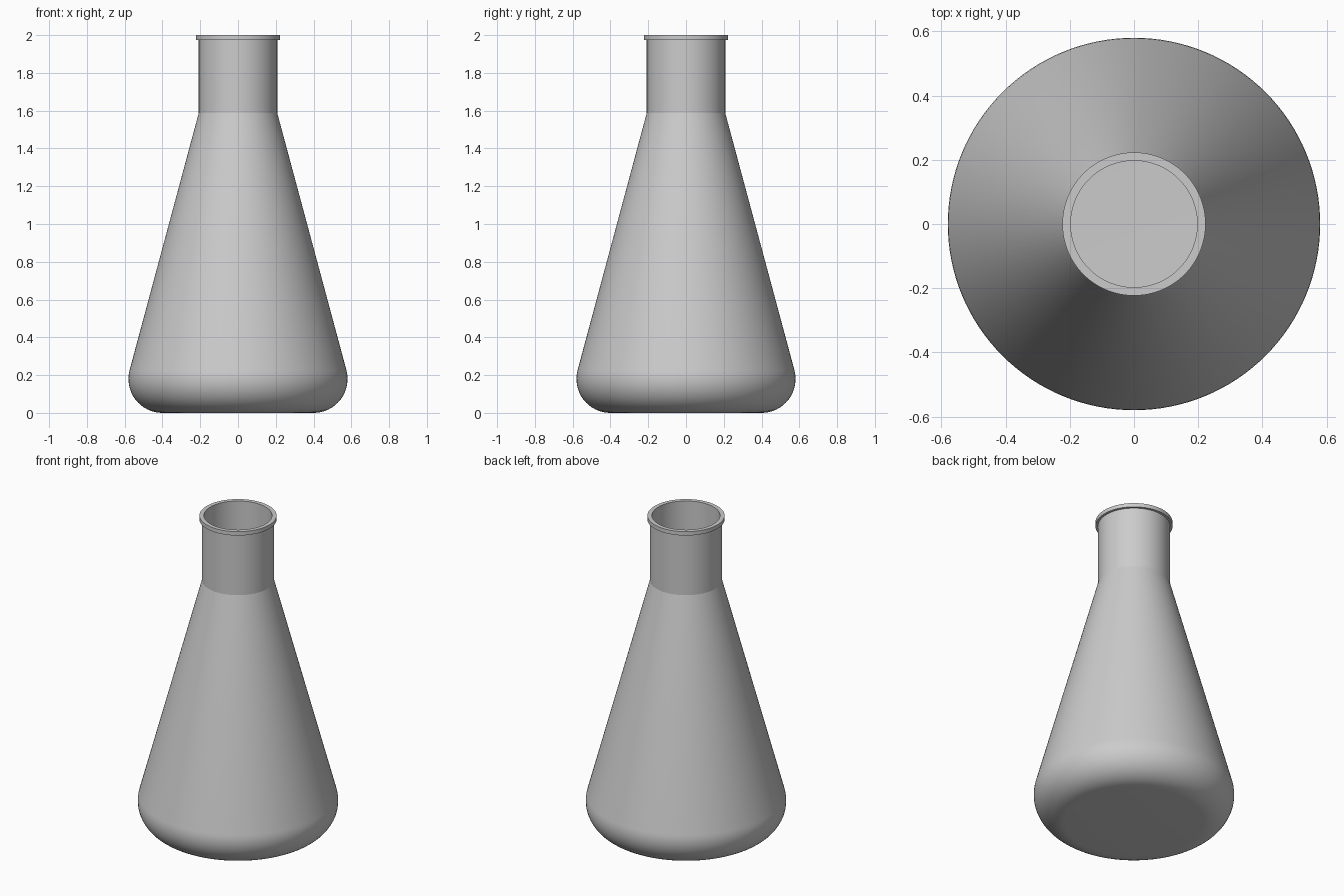
import bpy, bmesh, math

if "Cube" in bpy.data.objects:
    bpy.data.objects.remove(bpy.data.objects["Cube"])

SEGMENTS = 128
WALL = 0.011
FILLET_R, FILLET_Z = 0.40, 0.18      # centre of the rounded base edge
SLOPE = math.radians(15.1)           # lean of the conical wall


def base_arc(radius, steps=16):
    """Rounded base edge, from the flat bottom up to the cone."""
    pts = []
    for i in range(steps + 1):
        a = -math.pi / 2 + (math.pi / 2 + SLOPE) * i / steps
        pts.append((FILLET_R + radius * math.cos(a), FILLET_Z + radius * math.sin(a)))
    return pts


def lathe(name, profile):
    """Revolve an (r, z) profile around the z axis."""
    bm = bmesh.new()
    verts = [bm.verts.new((r, 0, z)) for r, z in profile]
    edges = [bm.edges.new(pair) for pair in zip(verts, verts[1:])]
    bmesh.ops.spin(bm, geom=verts + edges, cent=(0, 0, 0), axis=(0, 0, 1),
                   angle=math.tau, steps=SEGMENTS, use_duplicate=False)
    bmesh.ops.remove_doubles(bm, verts=bm.verts, dist=1e-5)
    bmesh.ops.recalc_face_normals(bm, faces=bm.faces)
    mesh = bpy.data.meshes.new(name)
    bm.to_mesh(mesh)
    bm.free()
    obj = bpy.data.objects.new(name, mesh)
    bpy.context.collection.objects.link(obj)
    bpy.ops.object.select_all(action='DESELECT')
    obj.select_set(True)
    bpy.context.view_layer.objects.active = obj
    bpy.ops.object.shade_smooth_by_angle(angle=math.radians(14))
    return obj


# Outer shell: flat bottom, rounded edge, cone, neck, lip
outer = [(0, 0)] + base_arc(0.18) + [
    (0.208, 1.587), (0.208, 1.975), (0.223, 1.975), (0.223, 2.0)]

# Hollow interior, from the mouth down to the floor
inner = [(0.197, 2.0), (0.197, 1.585)] + base_arc(0.18 - WALL)[::-1] + [(0, WALL)]

lathe("flask", outer + inner)
